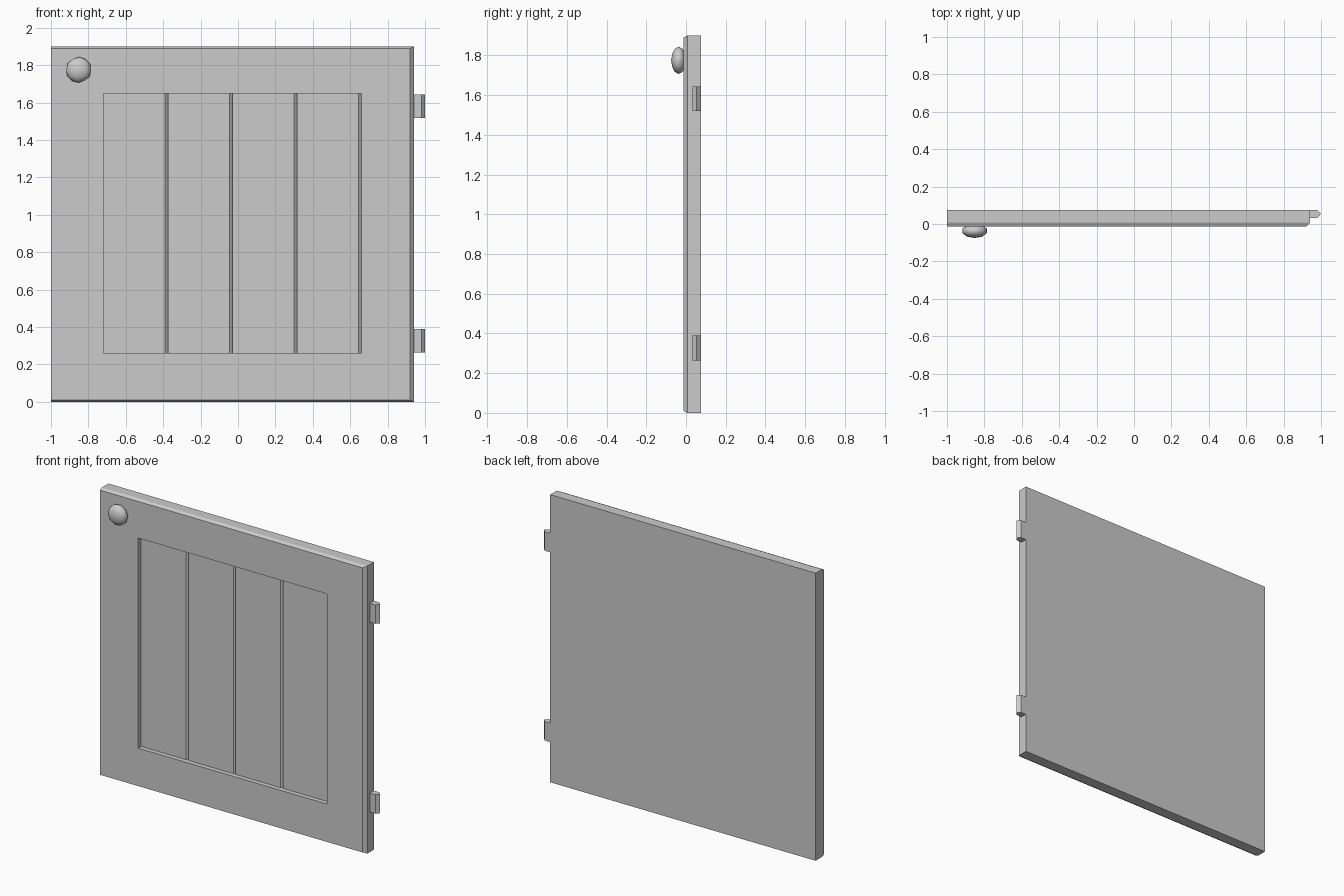
import bpy, bmesh

if "Cube" in bpy.data.objects:
    bpy.data.objects.remove(bpy.data.objects["Cube"])


def make_object(name, bm):
    bmesh.ops.recalc_face_normals(bm, faces=bm.faces)
    mesh = bpy.data.meshes.new(name)
    bm.to_mesh(mesh)
    bm.free()
    obj = bpy.data.objects.new(name, mesh)
    bpy.context.collection.objects.link(obj)
    return obj


def loft(name, rings):
    """Join successive point rings with quads and cap both ends."""
    bm = bmesh.new()
    rows = [[bm.verts.new(p) for p in ring] for ring in rings]
    n = len(rows[0])
    for a, b in zip(rows, rows[1:]):
        for i in range(n):
            j = (i + 1) % n
            bm.faces.new((a[i], a[j], b[j], b[i]))
    bm.faces.new(rows[0])
    bm.faces.new(rows[-1])
    return make_object(name, bm)


def rect(x0, x1, z0, z1, y):
    return [(x0, y, z0), (x1, y, z0), (x1, y, z1), (x0, y, z1)]


def prism(name, profile, z0, z1):
    """Extrude an (x, y) profile upwards."""
    return loft(name, [[(x, y, z) for x, y in profile] for z in (z0, z1)])


# Panel opening
PX0, PX1, PZ0, PZ1 = -0.72, 0.66, 0.26, 1.648
FLOOR = 0.035

# Door slab: back, chamfer shoulder, front face, panel opening, recess floor
loft("door_frame", [
    rect(-1.0, 0.94, 0, 1.9, 0.075),
    rect(-1.0, 0.94, 0, 1.9, 0.007),
    rect(-1.0, 0.92, 0.01, 1.89, -0.013),
    rect(PX0, PX1, PZ0, PZ1, -0.013),
    rect(PX0, PX1, PZ0, PZ1, FLOOR),
])

# Four planks, each bevelled along its right edge
width = (PX1 - PX0) / 4
for i in range(4):
    a = PX0 + i * width
    b = a + width
    prism(f"plank_{i + 1}",
          [(a, FLOOR), (a, 0.018), (b - 0.016, 0.018), (b, 0.032), (b, FLOOR)],
          PZ0, PZ1)

# Hinges with a pointed outer edge
for name, z in (("lower_hinge", 0.265), ("upper_hinge", 1.519)):
    prism(name, [(0.935, 0.033), (0.98, 0.033), (1.0, 0.054),
                 (0.98, 0.075), (0.935, 0.075)], z, z + 0.125)

# Flattened round knob
bm = bmesh.new()
bmesh.ops.create_icosphere(bm, subdivisions=2, radius=1)
bmesh.ops.scale(bm, vec=(0.069, 0.038, 0.069), verts=bm.verts)
bmesh.ops.translate(bm, vec=(-0.852, -0.037, 1.775), verts=bm.verts)
knob = make_object("knob", bm)
knob.data.shade_smooth()
